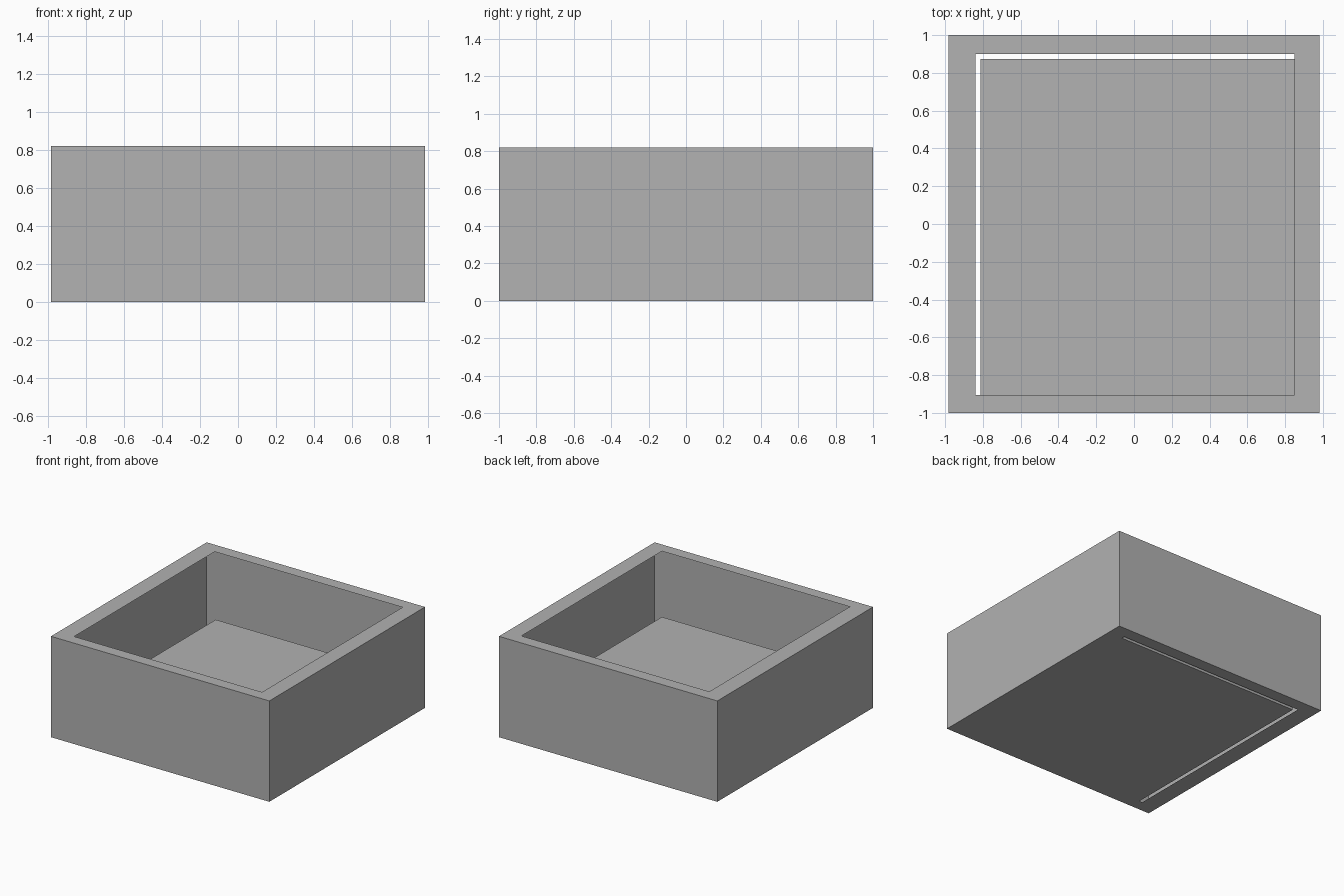
import bpy
import bmesh

if "Cube" in bpy.data.objects:
    bpy.data.objects.remove(bpy.data.objects["Cube"], do_unlink=True)

HEIGHT = 0.82
OUTER = (-0.982, -1.0, 0.982, 1.0)       # x min, y min, x max, y max
OPENING = (-0.84, -0.905, 0.85, 0.90)
SLAB = (-0.812, -0.905, 0.85, 0.874)
SLAB_TOP = 0.285

grey = bpy.data.materials.new("mid grey")
grey.use_nodes = True
grey.diffuse_color = (0.445, 0.445, 0.445, 1)
grey.node_tree.nodes["Principled BSDF"].inputs["Base Color"].default_value = grey.diffuse_color


def ring(bm, rect, z):
    """Four corners of a rectangle at height z."""
    x0, y0, x1, y1 = rect
    return [bm.verts.new((x, y, z)) for x, y in ((x0, y0), (x1, y0), (x1, y1), (x0, y1))]


def bridge(bm, a, b):
    """Join two four-corner rings with quads."""
    for i in range(4):
        j = (i + 1) % 4
        bm.faces.new((a[i], a[j], b[j], b[i]))


def finish(bm, name):
    mesh = bpy.data.meshes.new(name)
    bm.to_mesh(mesh)
    bm.free()
    mesh.materials.append(grey)
    obj = bpy.data.objects.new(name, mesh)
    bpy.context.collection.objects.link(obj)


# Hollow shell: thin outer walls with a flat rim around the top and bottom openings
bm = bmesh.new()
low_in, low_out = ring(bm, OPENING, 0), ring(bm, OUTER, 0)
top_out, top_in = ring(bm, OUTER, HEIGHT), ring(bm, OPENING, HEIGHT)
for a, b in ((low_in, low_out), (low_out, top_out), (top_out, top_in)):
    bridge(bm, a, b)
finish(bm, "box_shell")

# Solid floor slab, leaving a narrow gap on the right and back sides
bm = bmesh.new()
bottom, top = ring(bm, SLAB, 0), ring(bm, SLAB, SLAB_TOP)
bridge(bm, bottom, top)
bm.faces.new(top)
bm.faces.new(bottom[::-1])
finish(bm, "floor_slab")
